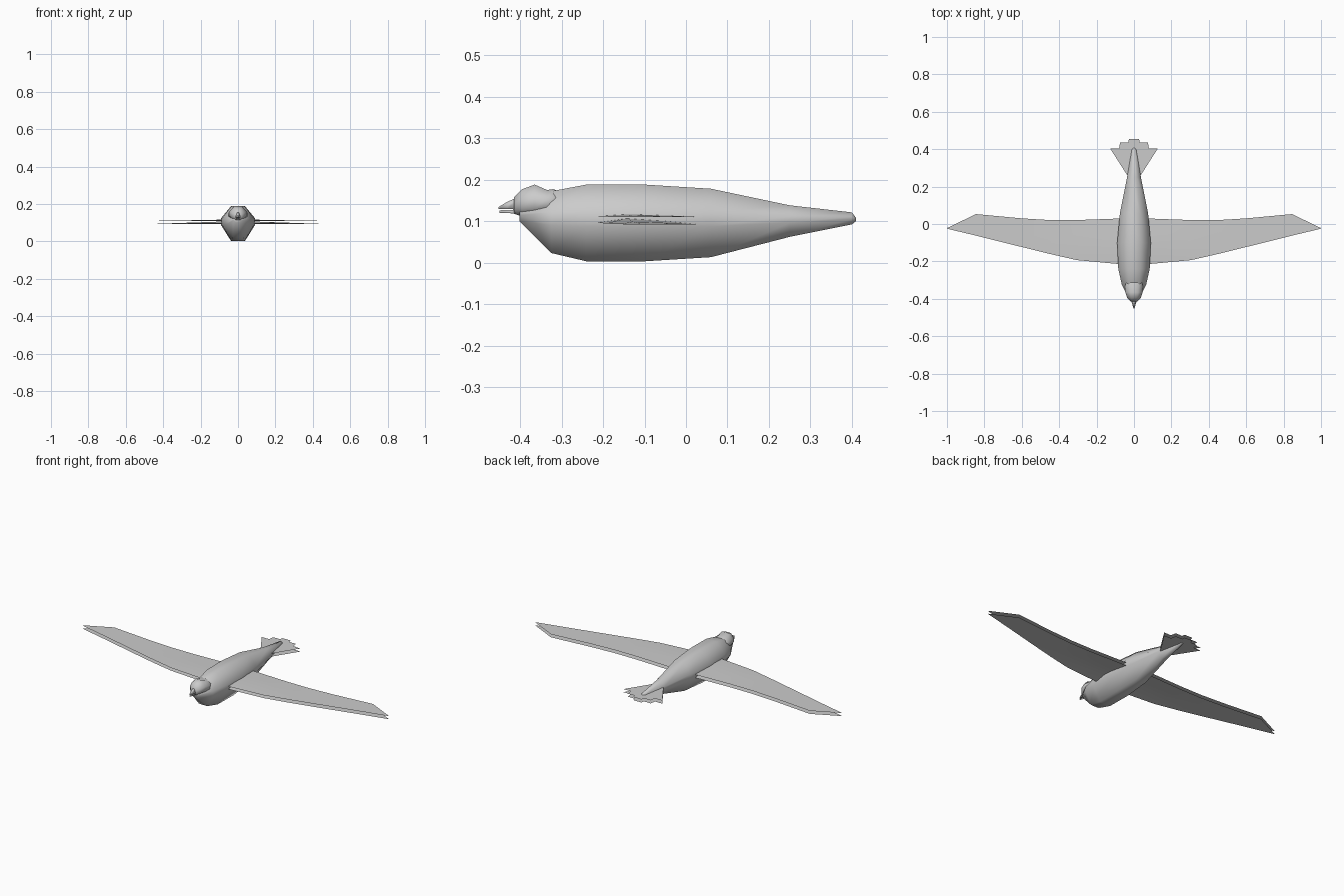
import bpy, bmesh

if "Cube" in bpy.data.objects:
    bpy.data.objects.remove(bpy.data.objects["Cube"])


def finish(name, bm, smooth, fix=True):
    if fix:
        bmesh.ops.recalc_face_normals(bm, faces=bm.faces)
    me = bpy.data.meshes.new(name)
    bm.to_mesh(me)
    bm.free()
    ob = bpy.data.objects.new(name, me)
    bpy.context.collection.objects.link(ob)
    for p in me.polygons:
        p.use_smooth = smooth
    return ob


def loft(name, stations, section, smooth=True):
    """stations: (y, half width, bottom z, top z); section: (x, height fraction)"""
    bm = bmesh.new()
    rings = [[bm.verts.new((sx * hw, y, lo + f * (hi - lo))) for sx, f in section]
             for y, hw, lo, hi in stations]
    n = len(section)
    for a, b in zip(rings, rings[1:]):
        for i in range(n):
            j = (i + 1) % n
            bm.faces.new((a[i], a[j], b[j], b[i]))
    bm.faces.new(rings[0])
    bm.faces.new(rings[-1])
    return finish(name, bm, smooth)


OCT = [(0.42, 0), (1, 0.45), (1, 0.66), (0.42, 1),
       (-0.42, 1), (-1, 0.66), (-1, 0.45), (-0.42, 0)]
ROUND = [(0.4, 0), (1, 0.3), (1, 0.65), (0.45, 1),
         (-0.45, 1), (-1, 0.65), (-1, 0.3), (-0.4, 0)]

# Body
loft("body", [(-0.402, 0.025, 0.10, 0.13), (-0.325, 0.065, 0.023, 0.172),
              (-0.24, 0.084, 0.003, 0.188), (-0.10, 0.09, 0.003, 0.188),
              (0.06, 0.075, 0.013, 0.178), (0.25, 0.037, 0.062, 0.138),
              (0.40, 0.012, 0.092, 0.121), (0.41, 0.004, 0.10, 0.108)], OCT)

# Head
loft("head", [(-0.415, 0.018, 0.118, 0.157), (-0.395, 0.036, 0.111, 0.177),
              (-0.365, 0.046, 0.108, 0.188), (-0.335, 0.05, 0.115, 0.175),
              (-0.32, 0.045, 0.12, 0.177), (-0.29, 0.03, 0.13, 0.165)], ROUND)

# Beak halves
WEDGE = [(1, 0), (0.4, 1), (-0.4, 1), (-1, 0)]
loft("upper_beak", [(-0.452, 0.002, 0.129, 0.134), (-0.43, 0.009, 0.129, 0.147),
                    (-0.40, 0.018, 0.128, 0.16)], WEDGE)
loft("lower_beak", [(-0.45, 0.002, 0.12, 0.126), (-0.40, 0.015, 0.118, 0.128)], WEDGE)

# Wings: two thin cambered sheets, (x, leading y, trailing y)
SPAN = [(0.06, -0.216, 0.03), (0.305, -0.193, 0.021), (0.45, -0.16, 0.021),
        (0.60, -0.123, 0.03), (0.845, -0.062, 0.053), (1.0, -0.025, -0.022)]


def wing(name, z, camber, reach, side, up):
    bm = bmesh.new()
    rows = []
    for x, y0, y1 in SPAN:
        k = camber * max(0, 1 - x / reach)
        rows.append([bm.verts.new((side * x, y0 + (y1 - y0) * t, z + k * c))
                     for t, c in ((0, 0.3), (0.3, 1), (0.65, 0.6), (1, 0))])
    for a, b in zip(rows, rows[1:]):
        for i in range(3):
            q = (a[i], b[i], b[i + 1], a[i + 1])
            bm.faces.new(q if side * up > 0 else q[::-1])
    finish(name, bm, True, False)


for side, tag in ((-1, "left"), (1, "right")):
    wing(tag + "_wing_top", 0.110, 0.008, 0.4, side, 1)
    wing(tag + "_wing_underside", 0.092, 0.017, 0.5, side, -1)

# Tail fan: two stepped sheets
HALF = [(0.037, 0.262), (0.127, 0.403), (0.08, 0.403), (0.074, 0.436),
        (0.03, 0.436), (0.027, 0.455)]
for name, z, up in (("tail_top", 0.112, 1), ("tail_underside", 0.094, -1)):
    bm = bmesh.new()
    pts = HALF + [(-x, y) for x, y in reversed(HALF)]
    vs = [bm.verts.new((x, y, z)) for x, y in pts]
    bm.faces.new(vs if up > 0 else vs[::-1])
    finish(name, bm, False, False)
